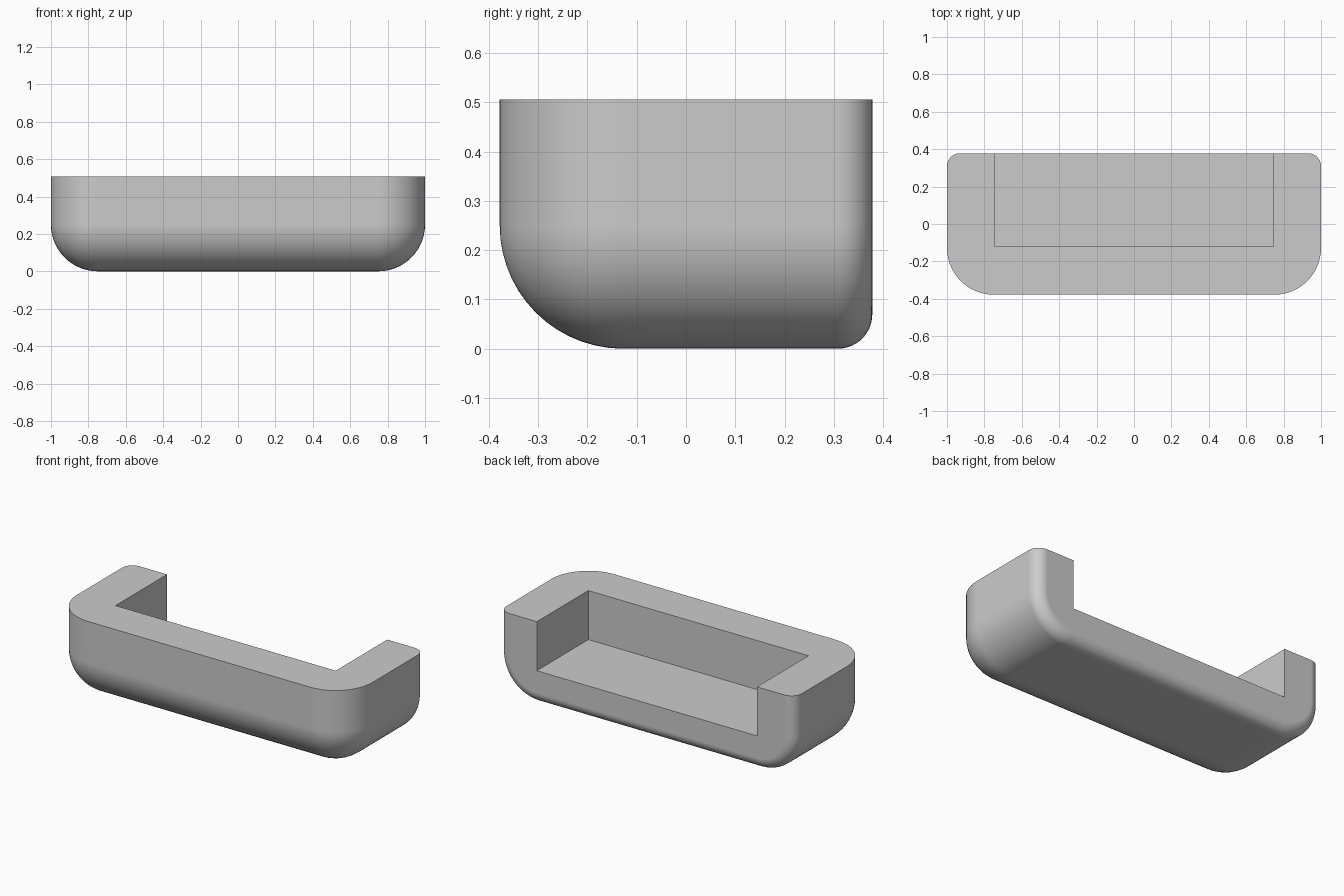
import bpy, bmesh
from math import sin, cos, pi

cube = bpy.data.objects.get("Cube")
if cube:
    bpy.data.objects.remove(cube, do_unlink=True)

HALF_X, HALF_Y, HEIGHT = 1.0, 0.378, 0.506
BIG_R, BACK_R = 0.25, 0.07
STEPS = 14


def section(bm, y, inset):
    """U-shaped cross-section, offset inward by the inset, open corners at the top."""
    w, r = HALF_X - inset, BIG_R - inset
    right = [(w, HEIGHT)]
    for i in range(STEPS + 1):
        a = pi / 2 * i / STEPS
        right.append((w - r + r * cos(a), BIG_R - r * sin(a)))
    left = [(-x, z) for x, z in reversed(right)]
    return [bm.verts.new((x, y, z)) for x, z in right + left]


# Rounded body: cross-sections lofted from front to back
stations = []
for i in range(STEPS + 1):
    a = pi / 2 * i / STEPS
    stations.append((-HALF_Y + BIG_R * (1 - cos(a)), BIG_R * (1 - sin(a))))
for i in range(STEPS + 1):
    a = pi / 2 * i / STEPS
    stations.append((HALF_Y - BACK_R * (1 - sin(a)), BACK_R * (1 - cos(a))))

bm = bmesh.new()
rings = [section(bm, y, d) for y, d in stations]
for a, b in zip(rings, rings[1:]):
    for k in range(len(a) - 1):
        bm.faces.new((a[k], a[k + 1], b[k + 1], b[k]))
bm.faces.new(rings[0])
bm.faces.new(rings[-1])
bm.faces.new([r[0] for r in rings] + [r[-1] for r in reversed(rings)])
bmesh.ops.remove_doubles(bm, verts=bm.verts, dist=1e-5)
bmesh.ops.recalc_face_normals(bm, faces=bm.faces)
mesh = bpy.data.meshes.new("tray_body")
bm.to_mesh(mesh)
bm.free()
body = bpy.data.objects.new("tray_body", mesh)
bpy.context.collection.objects.link(body)

# Grey material
grey = bpy.data.materials.new("plain_grey")
grey.use_nodes = True
colour = (0.6, 0.6, 0.6, 1)
grey.diffuse_color = colour
grey.node_tree.nodes["Principled BSDF"].inputs["Base Color"].default_value = colour
mesh.materials.append(grey)

# Recess open to the top and back
X0, Y0, FLOOR = 0.745, -0.12, 0.206
bpy.ops.mesh.primitive_cube_add(size=1, location=(0, Y0 + 0.5, FLOOR + 0.5))
cutter = bpy.context.object
cutter.name = "recess_cutter"
cutter.scale = (2 * X0, 1, 1)
cutter.hide_render = True
cutter.data.materials.append(grey)
bpy.context.view_layer.update()

bpy.ops.object.select_all(action="DESELECT")
body.select_set(True)
bpy.context.view_layer.objects.active = body
cut = body.modifiers.new("recess", "BOOLEAN")
cut.operation = "DIFFERENCE"
cut.solver = "EXACT"
cut.object = cutter
bpy.ops.object.modifier_apply(modifier=cut.name)
bpy.data.objects.remove(cutter, do_unlink=True)

# Smooth fillets with crisp rims and flat faces
bpy.ops.object.shade_smooth_by_angle(angle=pi / 6)
normals = body.modifiers.new("flat_face_normals", "WEIGHTED_NORMAL")
normals.keep_sharp = True
